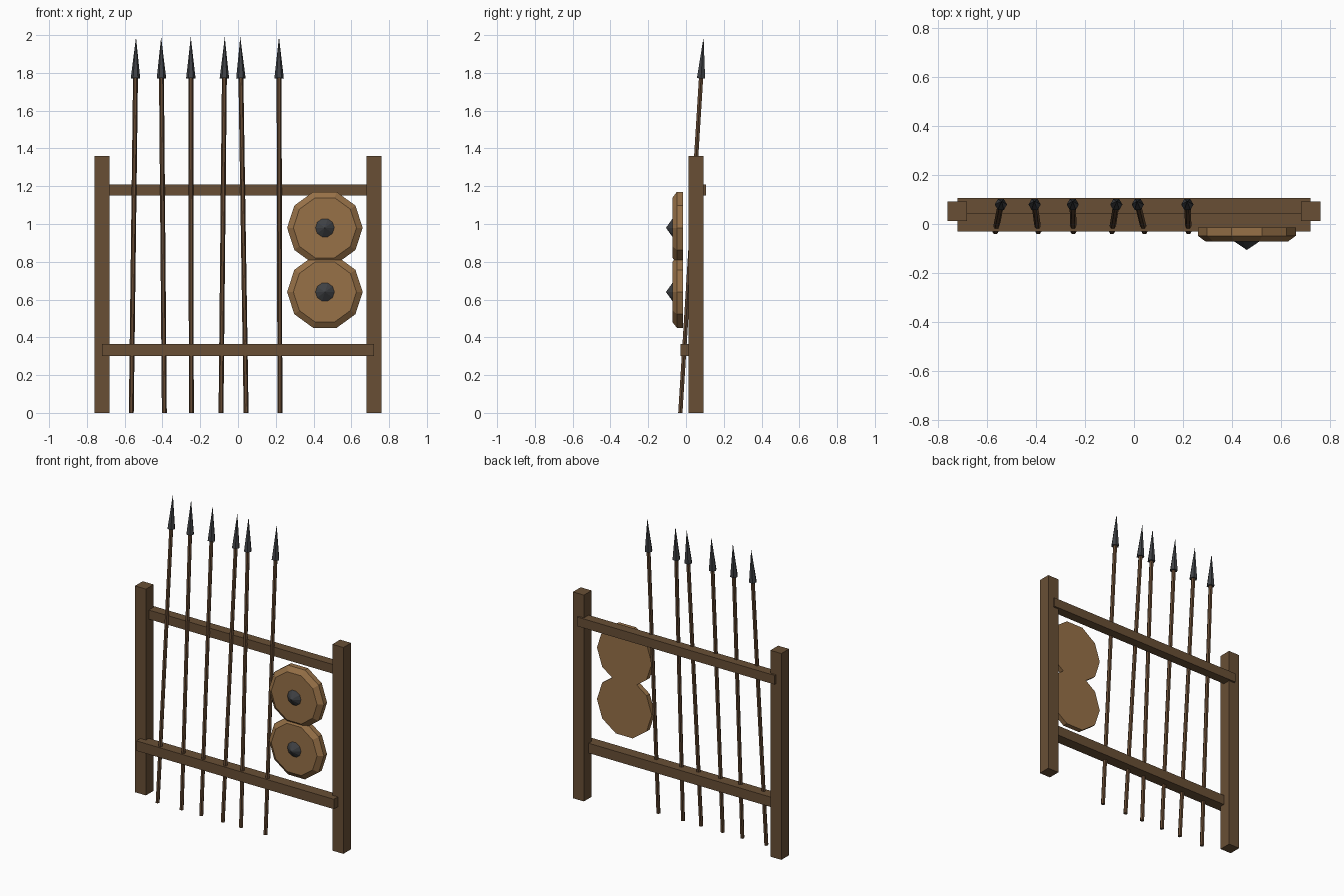
import bpy, math
from mathutils import Vector, Matrix

if "Cube" in bpy.data.objects:
    bpy.data.objects.remove(bpy.data.objects["Cube"])


def material(name, rgb):
    m = bpy.data.materials.new(name)
    m.diffuse_color = (*rgb, 1)
    m.use_nodes = True
    m.node_tree.nodes["Principled BSDF"].inputs["Base Color"].default_value = m.diffuse_color
    return m


TIMBER = material("dark timber", (0.140, 0.078, 0.036))
SHAFT = material("shaft wood", (0.125, 0.066, 0.032))
SHIELD = material("shield wood", (0.310, 0.165, 0.064))
IRON = material("dark iron", (0.050, 0.053, 0.058))


def box(name, lo, hi, mat):
    lo, hi = Vector(lo), Vector(hi)
    bpy.ops.mesh.primitive_cube_add(size=1)
    ob = bpy.context.object
    ob.name = name
    ob.data.transform(Matrix.Translation((lo + hi) / 2) @ Matrix.Diagonal((*(hi - lo), 1)))
    ob.data.materials.append(mat)


def cone(name, a, b, r1, r2, sides, mat, turn=0):
    """Tapered prism from point a to point b."""
    a, b = Vector(a), Vector(b)
    d = b - a
    bpy.ops.mesh.primitive_cone_add(vertices=sides, radius1=r1, radius2=r2, depth=d.length)
    ob = bpy.context.object
    ob.name = name
    rot = Vector((0, 0, 1)).rotation_difference(d).to_matrix().to_4x4()
    ob.data.transform(Matrix.Translation((a + b) / 2) @ rot @ Matrix.Rotation(turn, 4, 'Z'))
    ob.data.materials.append(mat)
    return ob


# Rack frame: two posts, a rear top rail and a front bottom rail
for side, x in (("left", -0.72), ("right", 0.72)):
    box(side + "_post", (x - 0.04, 0.012, 0), (x + 0.04, 0.092, 1.36), TIMBER)
box("top_rail", (-0.72, 0.043, 1.15), (0.72, 0.105, 1.21), TIMBER)
box("bottom_rail", (-0.72, -0.03, 0.30), (0.72, 0.043, 0.365), TIMBER)

# Leaning spears: x at the foot, x at the tip
SPEARS = [(-0.565, -0.54), (-0.39, -0.407), (-0.247, -0.25),
          (-0.09, -0.07), (0.043, 0.012), (0.222, 0.217)]
for i, (x0, x1) in enumerate(SPEARS, 1):
    foot, tip = Vector((x0, -0.03, 0)), Vector((x1, 0.093, 1.99))
    neck = foot.lerp(tip, 0.89)
    cone(f"spear_shaft_{i}", foot, neck, 0.013, 0.013, 6, SHAFT, math.pi / 6)
    cone(f"spear_head_{i}", neck, tip, 0.025, 0, 6, IRON, math.pi / 6)

# Ten-sided shields with bevelled fronts and pointed bosses
for i, z in enumerate((0.98, 0.64), 1):
    at = lambda y: (0.46, y, z)
    turn = math.pi / 2
    cone(f"shield_body_{i}", at(-0.015), at(-0.048), 0.2, 0.2, 10, SHIELD, turn)
    cone(f"shield_face_{i}", at(-0.048), at(-0.072), 0.2, 0.167, 10, SHIELD, turn)
    cone(f"shield_boss_{i}", at(-0.072), at(-0.106), 0.05, 0, 10, IRON, turn)
